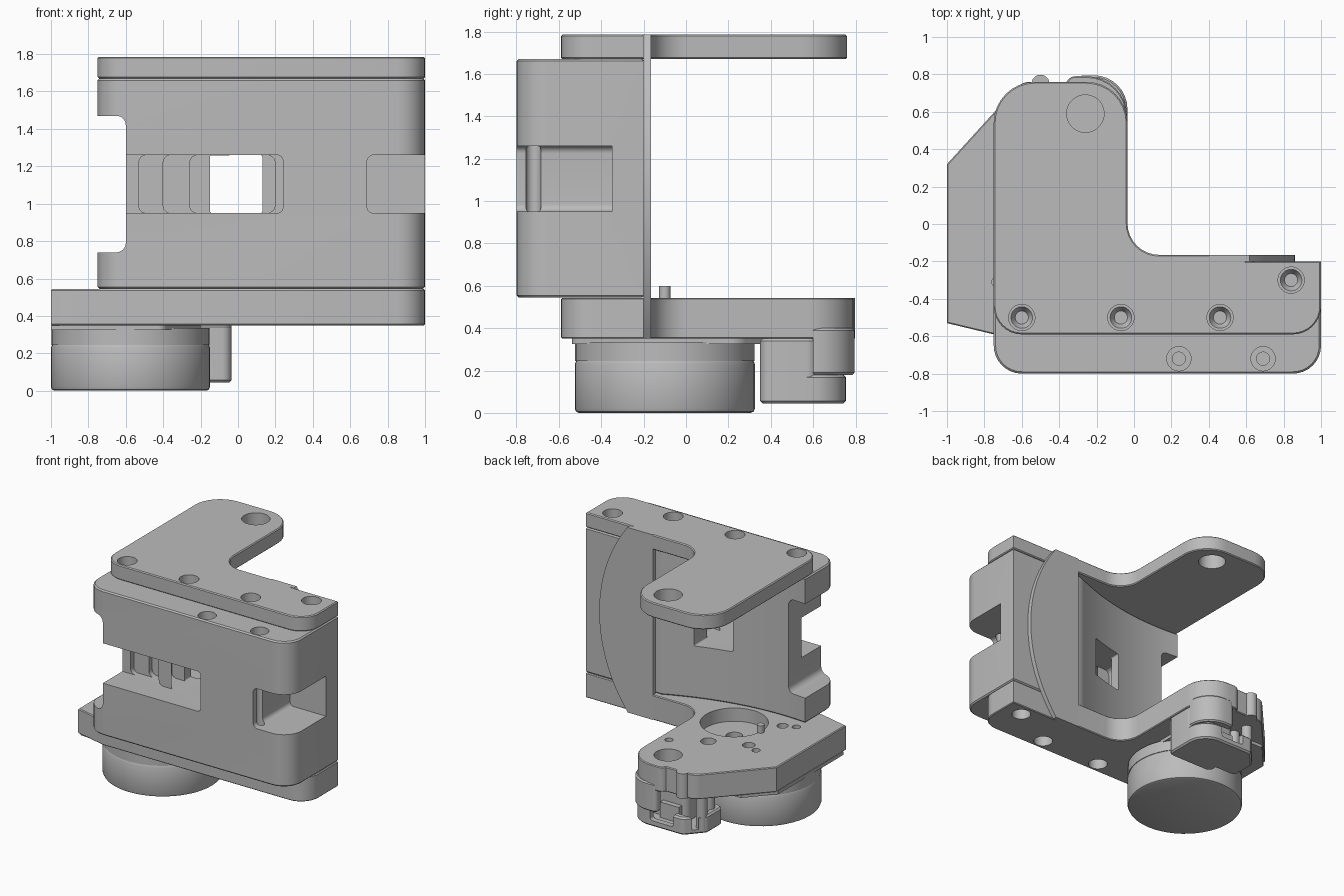
import bpy, bmesh, math
from mathutils import Vector

old = bpy.data.objects.get("Cube")
if old:
    bpy.data.objects.remove(old, do_unlink=True)

grey = bpy.data.materials.new("satin grey")
grey.use_nodes = True
COLOUR = (0.5, 0.5, 0.5, 1)
grey.diffuse_color = COLOUR
grey.node_tree.nodes["Principled BSDF"].inputs["Base Color"].default_value = COLOUR


def rounded(points):
    """Outline of (a, b, radius) corners with each corner filleted."""
    out = []
    for i, p in enumerate(points):
        c, r = Vector(p[:2]), (p[2] if len(p) > 2 else 0)
        if not r:
            out.append(c)
            continue
        u = (Vector(points[i - 1][:2]) - c).normalized()
        v = (Vector(points[(i + 1) % len(points)][:2]) - c).normalized()
        half = u.angle(v) / 2
        centre = c + (u + v).normalized() * r / math.sin(half)
        s, e = c + u * r / math.tan(half) - centre, c + v * r / math.tan(half) - centre
        turn = s.angle_signed(e)
        for k in range(9):
            t = -turn * k / 8
            out.append(centre + Vector((s.x * math.cos(t) - s.y * math.sin(t),
                                        s.x * math.sin(t) + s.y * math.cos(t))))
    return out


def prism(name, points, low, high, axis="z", chamfer=0):
    """Extrude a filleted outline along z (outline in xy) or y (outline in xz)."""
    bm = bmesh.new()
    place = (lambda p: (p.x, p.y, low)) if axis == "z" else (lambda p: (p.x, low, p.y))
    face = bm.faces.new([bm.verts.new(place(p)) for p in rounded(points)])
    move = (0, 0, high - low) if axis == "z" else (0, high - low, 0)
    new = bmesh.ops.extrude_face_region(bm, geom=[face])["geom"]
    bmesh.ops.translate(bm, vec=move, verts=[g for g in new if isinstance(g, bmesh.types.BMVert)])
    bmesh.ops.recalc_face_normals(bm, faces=bm.faces)
    if chamfer:
        rim = [e for e in bm.edges if any(len(f.verts) > 4 for f in e.link_faces)]
        bmesh.ops.bevel(bm, geom=rim, offset=chamfer, segments=1, affect="EDGES")
    mesh = bpy.data.meshes.new(name)
    bm.to_mesh(mesh)
    bm.free()
    mesh.materials.append(grey)
    obj = bpy.data.objects.new(name, mesh)
    bpy.context.collection.objects.link(obj)
    return obj


def box(name, x0, x1, y0, y1, z0, z1, r=0, axis="y"):
    if axis == "y":
        return prism(name, [(x0, z0, r), (x1, z0, r), (x1, z1, r), (x0, z1, r)], y0, y1, "y")
    return prism(name, [(x0, y0, r), (x1, y0, r), (x1, y1, r), (x0, y1, r)], z0, z1)


def disc(name, x, y, r, z0, z1, r_top=None, chamfer=0, sides=48):
    bm = bmesh.new()
    bmesh.ops.create_cone(bm, cap_ends=True, segments=sides, radius1=r,
                          radius2=r if r_top is None else r_top, depth=z1 - z0)
    bmesh.ops.translate(bm, vec=(x, y, (z0 + z1) / 2), verts=bm.verts)
    if chamfer:
        rim = [e for e in bm.edges if any(len(f.verts) > 4 for f in e.link_faces)]
        bmesh.ops.bevel(bm, geom=rim, offset=chamfer, segments=2, profile=0.5, affect="EDGES")
    mesh = bpy.data.meshes.new(name)
    bm.to_mesh(mesh)
    bm.free()
    mesh.materials.append(grey)
    obj = bpy.data.objects.new(name, mesh)
    bpy.context.collection.objects.link(obj)
    return obj


def cut(obj, *cutters):
    bpy.context.view_layer.objects.active = obj
    for c in cutters:
        c.hide_render = True
        mod = obj.modifiers.new("cut", "BOOLEAN")
        mod.operation, mod.solver, mod.object = "DIFFERENCE", "EXACT", c
        bpy.ops.object.modifier_apply(modifier=mod.name)
        bpy.data.objects.remove(c, do_unlink=True)


def screw_hole(x, y, z, down, depth=0.09, r=0.07):
    """Blind hole cut from surface height z, with a small conical drill tip."""
    s = -1 if down else 1
    hole = disc("hole", x, y, r, min(z - s * 0.02, z + s * depth), max(z - s * 0.02, z + s * depth))
    far = z + s * depth
    tip = (disc("tip", x, y, 0.035, far - 0.04, far + 0.01, r * 0.9) if down
           else disc("tip", x, y, r * 0.9, far - 0.01, far + 0.04, 0.035))
    return hole, tip


# Main body with a hollow, gently curved back wall
hollow = [(0.4 - 1.15 * k / 24, -0.4 + (0.95 - 1.15 * k / 24) ** 2 / 4) for k in range(25)]
hollow[0] = (0.4, -0.2)
body = prism("body", [(-0.75, -0.8, 0.15), (1, -0.8, 0.15), (1, -0.2)] + hollow,
             0.545, 1.67, chamfer=0.01)
cut(body,
    box("side_notch", -0.95, -0.6, -1, 0, 0.74, 1.47, 0.05),
    box("front_slot", -0.7, 0.24, -1, -0.56, 0.95, 1.26, 0.03),
    box("step_1", -0.53, 0.2, -0.6, -0.52, 0.95, 1.26, 0.04),
    box("step_2", -0.4, 0.2, -0.6, -0.48, 0.95, 1.26, 0.04),
    box("step_3", -0.26, 0.2, -0.6, -0.44, 0.95, 1.26, 0.04),
    box("window", -0.15, 0.13, -0.6, 0.1, 0.95, 1.26, 0.01),
    box("corner_notch", 0.69, 1.2, -1, -0.35, 0.95, 1.26, 0.035),
    *[disc("hole", x, -0.72, r, z0, z1) for x in (0.24, 0.69)
      for r, z0, z1 in ((0.065, 1.58, 1.75), (0.035, 0.86, 1.7))])

# Raised lip on the back, bounded by a large arc
LIP_Z, LIP_R = 1.07, 1.18
arc = []
for k in range(33):
    z = 0.35 + 1.435 * k / 32
    arc.append((-0.32 + math.sqrt(LIP_R ** 2 - (z - LIP_Z) ** 2), z))
prism("back_lip", [(0.4, 0.35)] + arc + [(0.4, 1.785)], -0.2, -0.165, "y")

# Upper L-shaped bracket
screws = [(-0.6, -0.5), (-0.07, -0.5), (0.46, -0.5), (0.84, -0.3)]
shoulder = [(1, -0.59, 0.15), (1, -0.2), (0.6, -0.2), (0.6, -0.165), (-0.035, -0.165, 0.17)]
upper = prism("upper_bracket", [(-0.75, -0.59, 0.15)] + shoulder +
              [(-0.035, 0.76, 0.22), (-0.75, 0.76, 0.22)], 1.67, 1.785, chamfer=0.007)
cut(upper, disc("pivot_hole", -0.26, 0.59, 0.1, 1.6, 1.9))
for x, y in screws:
    cut(upper, *screw_hole(x, y, 1.785, True, 0.07))

# Lower bracket, wider to carry the motor
lower = prism("lower_bracket", [(-1, -0.53), (-0.75, -0.59)] + shoulder +
              [(-0.035, 0.79, 0.22), (-0.34, 0.79, 0.05), (-0.36, 0.76),
               (-0.6, 0.76, 0.1), (-1, 0.32)], 0.35, 0.543, chamfer=0.006)
cut(lower, disc("bearing_pocket", -0.33, -0.12, 0.24, 0.44, 0.6),
    disc("pivot_hole", -0.26, 0.59, 0.1, 0.45, 0.6))
small_holes = [(-0.36, 0.24, 0.055), (-0.63, 0.13, 0.045), (-0.12, 0.38, 0.03),
               (-0.64, -0.27, 0.04), (-0.73, -0.31, 0.03), (-0.72, 0.17, 0.03),
               (-0.33, -0.12, 0.06)]
for x, y, r in small_holes:
    cut(lower, disc("small_hole", x, y, r, 0.4, 0.6, sides=24))
for x, y in screws[1:]:
    cut(lower, *screw_hole(x, y, 0.35, False))
disc("locating_pin", -0.57, -0.1, 0.027, 0.42, 0.6, sides=24)
disc("edge_pin", -0.5, 0.75, 0.048, 0.35, 0.543, sides=24)

# Motor: mounting tongue, stator ring and rotor can
prism("motor_tongue", [(-1, -0.5), (-0.4, -0.54, 0.05), (-0.2, -0.2, 0.1), (-0.2, 0.25, 0.1),
                       (-0.5, 0.5, 0.05), (-0.82, 0.5), (-1, 0.3)], 0.325, 0.352)
disc("motor_ring", -0.575, -0.1, 0.423, 0.245, 0.335)
disc("motor_can", -0.575, -0.1, 0.425, 0, 0.25, chamfer=0.02)

# Connector housing and open tray under the arm
prism("connector_housing", [(-0.44, 0.35, 0.05), (-0.035, 0.35, 0.05), (-0.035, 0.62, 0.05),
                            (-0.44, 0.62, 0.05)], 0.045, 0.352, chamfer=0.012)
tray = prism("connector_tray", [(-0.62, 0.42, 0.05), (-0.035, 0.42), (-0.035, 0.755, 0.16),
                                (-0.5, 0.755, 0.05), (-0.62, 0.62, 0.05)], 0.045, 0.18,
             chamfer=0.012)
cut(tray, box("tray_hollow", -0.58, -0.08, 0.5, 0.71, 0.08, 0.3, 0.06, "z"),
    box("tray_slot", -0.42, -0.22, 0.6, 0.9, 0.09, 0.3, 0.02))
box("tray_rib", -0.4, -0.24, 0.6, 0.66, 0.06, 0.2)
clip = prism("corner_clip", [(-0.3, 0.6), (-0.035, 0.6), (-0.035, 0.795, 0.18),
                             (-0.3, 0.795, 0.03)], 0.18, 0.4, chamfer=0.01)
cut(clip, box("clip_hollow", -0.4, -0.09, 0.5, 0.74, 0.1, 0.36, 0.05, "z"))
for x, y in ((-0.55, 0.5), (-0.57, 0.62)):
    disc("tray_post", x, y, 0.04, 0.06, 0.36, sides=24)

# Smooth rounded surfaces, keep edges crisp
bpy.ops.object.select_all(action="DESELECT")
for obj in bpy.context.collection.objects:
    if obj.type == "MESH" and grey.name in obj.data.materials:
        obj.select_set(True)
        bpy.context.view_layer.objects.active = obj
bpy.ops.object.shade_smooth_by_angle(angle=math.radians(30))
